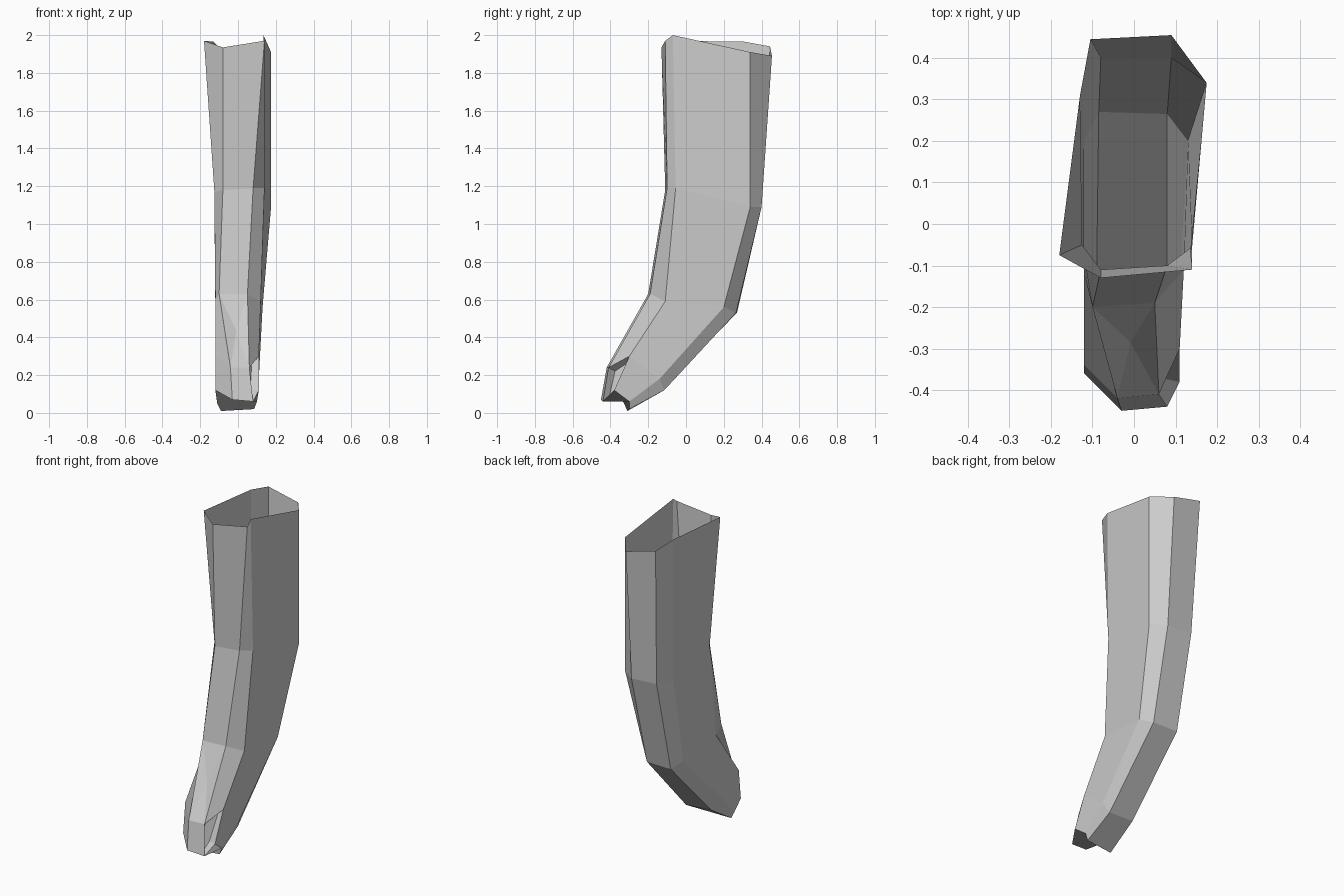
import bpy
import bmesh
from mathutils import Vector

old = bpy.data.objects.get("Cube")
if old:
    bpy.data.objects.remove(old, do_unlink=True)


def make_material(name, color):
    mat = bpy.data.materials.new(name)
    mat.use_nodes = True
    mat.diffuse_color = color
    mat.node_tree.nodes["Principled BSDF"].inputs["Base Color"].default_value = color
    return mat


gray = make_material("plain gray", (0.6, 0.6, 0.6, 1))

# Corner rails of the forearm, each running cuff, elbow side, wrist, knuckles, fingertips
rails = {
    "left_front": [(-.18, -.075, 1.97), (-.125, -.05, 1.17), (-.12, -.12, .6), (-.12, -.34, .3), (-.12, -.36, .12)],
    "front_left": [(-.08, -.13, 1.935), (-.08, -.11, 1.18), (-.1, -.2, .63), (-.04, -.42, .24), (-.03, -.45, .07)],
    "front_right": [(.14, -.11, 1.97), (.08, -.1, 1.19), (.05, -.19, .63), (.06, -.41, .24), (.08, -.44, .06)],
    "right_front": [(.135, -.07, 2), (.14, -.055, 1.19), (.12, -.11, .59), (.11, -.3, .3), (.11, -.38, .12)],
    "right_back": [(.175, .34, 1.91), (.175, .34, 1.09), (.13, .2, .56), (.11, -.14, .18), (.1, -.3, .06)],
    "back_right": [(.09, .455, 1.89), (.09, .4, 1.09), (.08, .265, .53), (.08, -.115, .12), (.085, -.3, .02)],
    "back_left": [(-.105, .445, 1.94), (-.08, .4, 1.1), (-.085, .27, .53), (-.09, -.12, .13), (-.09, -.31, .01)],
    "left_back": [(-.13, .31, 1.965), (-.125, .3, 1.1), (-.12, .2, .56), (-.12, -.17, .2), (-.11, -.31, .05)],
}

# Skin the rails into an open sleeve with a closed hand end
bm = bmesh.new()
grid = [[bm.verts.new(p) for p in rail] for rail in rails.values()]
count = len(grid)
strips = []
for i, rail in enumerate(grid):
    nxt = grid[(i + 1) % count]
    strips.append([bm.faces.new((rail[k], rail[k + 1], nxt[k + 1], nxt[k]))
                   for k in range(len(rail) - 1)])
bm.faces.new([rail[-1] for rail in reversed(grid)])
bm.normal_update()

# Hollow between the thumb and the fingers
names = list(rails)
hollow = strips[names.index("front_right")][-1]
bmesh.ops.inset_individual(bm, faces=[hollow], thickness=0.02, depth=0)
push = hollow.normal * -0.04
for v in hollow.verts:
    v.co += push

# Finger crease across the back of the hand
crease = strips[names.index("front_left")][-2]
split = bmesh.ops.poke(bm, faces=[crease])
split["verts"][0].co += Vector((0, 0.015, -0.01))

mesh = bpy.data.meshes.new("forearm_and_hand")
bm.to_mesh(mesh)
bm.free()
mesh.materials.append(gray)
arm = bpy.data.objects.new("forearm_and_hand", mesh)
bpy.context.collection.objects.link(arm)
